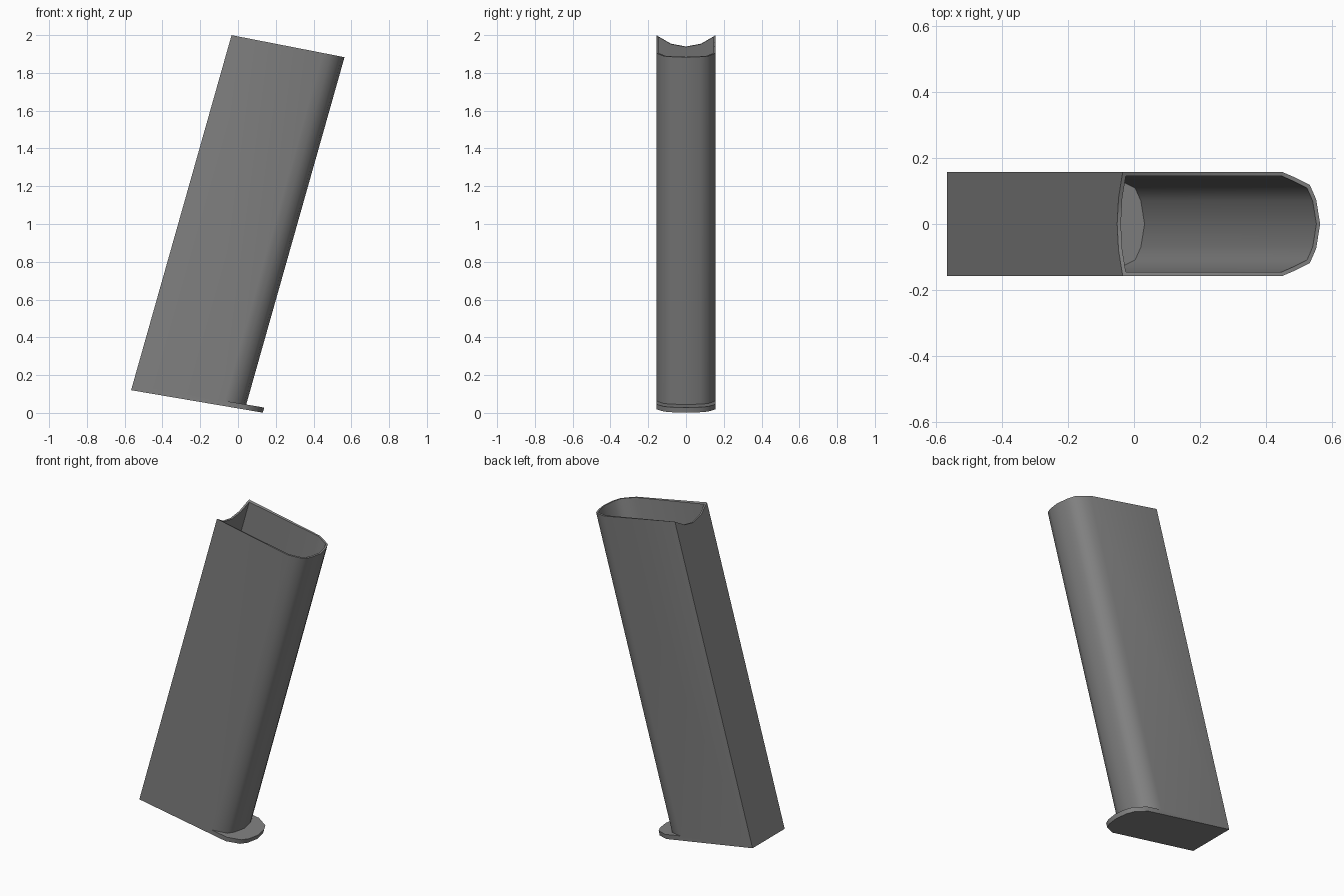
import bpy, bmesh, math

cube = bpy.data.objects.get("Cube")
if cube:
    bpy.data.objects.remove(cube)

LEAN = 0.283       # x shift per unit of height
WALL = 0.012
PLATE = 0.028

# Half outlines from back centre to front centre, in the leaning frame
BACK = [(-0.6, 0), (-0.6, 0.08), (-0.6, 0.157), (-0.089, 0.157)]
BODY = BACK + [(-0.045, 0.139), (-0.002, 0.118), (0.018, 0.075), (0.031, 0)]
LIP = BACK + [(0.02, 0.157), (0.095, 0.118), (0.118, 0.075), (0.131, 0)]
BORE = [(-0.6 + WALL, 0), (-0.6 + WALL, 0.08), (-0.6 + WALL, 0.145), (-0.091, 0.145),
        (-0.051, 0.128), (-0.011, 0.109), (0.007, 0.07), (0.019, 0)]
NOTCH = [0.06, 0.045, 0]   # dip of the back wall at the rim

TOP = (1.993, -0.195)      # sloping planes: height at x = 0, slope
BOTTOM = (0.0237, -0.1705)
FLOOR = (BOTTOM[0] + PLATE, BOTTOM[1])


def mirrored(half):
    """Complete a half list to a closed ring."""
    return half + half[-2:0:-1]


def ring(bm, half, plane, dips=()):
    """Place an outline on a sloping plane along the leaning axis."""
    count = len(half)
    verts = []
    for i, (x, y) in enumerate(mirrored(half)):
        side = 1 if i < count else -1
        j = i if i < count else 2 * (count - 1) - i
        z = (plane[0] + plane[1] * x) / (1 - plane[1] * LEAN)
        z -= dips[j] if j < len(dips) else 0
        verts.append(bm.verts.new((x + LEAN * z, side * y, z)))
    return verts


def bridge(bm, a, b):
    """Join two rings, leaving out collapsed faces where they share points."""
    for i in range(len(a)):
        k = (i + 1) % len(a)
        corners = list(dict.fromkeys([a[i], a[k], b[k], b[i]]))
        if len(corners) > 2:
            bm.faces.new(corners)


bm = bmesh.new()
base = ring(bm, LIP, BOTTOM)
lip = ring(bm, LIP, FLOOR)
foot = ring(bm, BODY, FLOOR)
rim = ring(bm, BODY, TOP, NOTCH)
bore_rim = ring(bm, BORE, TOP, [0.06, 0.045, 0.007])
bore_floor = ring(bm, BORE, FLOOR)

# The lip only stands out around the rounded front
for i in range(len(foot)):
    if (foot[i].co - lip[i].co).length < 1e-6:
        bm.verts.remove(foot[i])
        foot[i] = lip[i]

rings = [base, lip, foot, rim, bore_rim, bore_floor]
for lower, upper in zip(rings, rings[1:]):
    bridge(bm, lower, upper)
bm.faces.new(base)
bm.faces.new(bore_floor)
bmesh.ops.recalc_face_normals(bm, faces=bm.faces)

mesh = bpy.data.meshes.new("hollow_case")
bm.to_mesh(mesh)
bm.free()
mesh.shade_smooth()
mesh.set_sharp_from_angle(angle=math.radians(43))

# Plain grey metal
grey = bpy.data.materials.new("grey_metal")
grey.use_nodes = True
colour = (0.22, 0.22, 0.22, 1)
grey.diffuse_color = colour
grey.node_tree.nodes["Principled BSDF"].inputs["Base Color"].default_value = colour
mesh.materials.append(grey)

case = bpy.data.objects.new("hollow_case", mesh)
bpy.context.scene.collection.objects.link(case)
